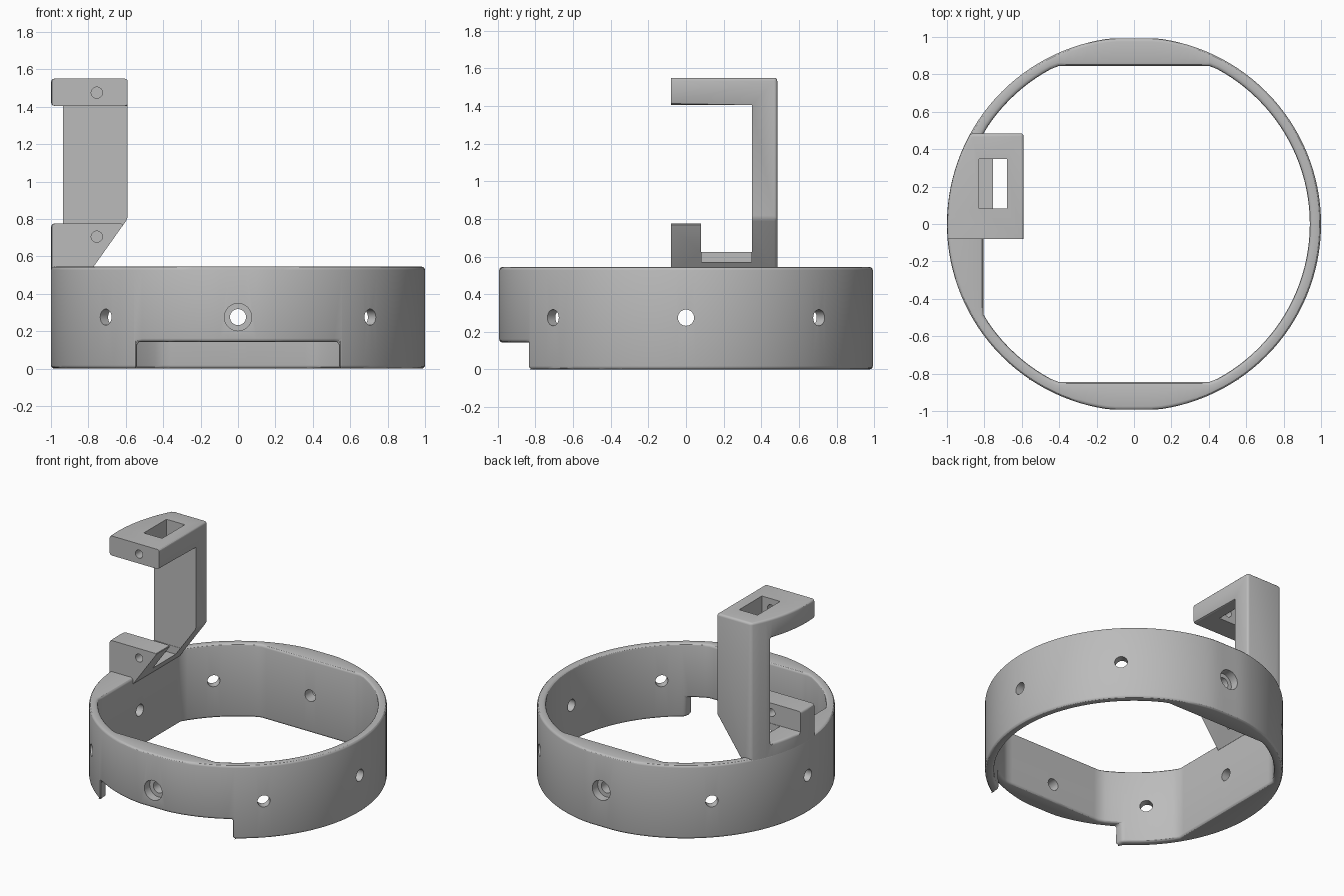
import bpy, bmesh, math
from mathutils import Matrix, Vector

cube = bpy.data.objects.get("Cube")
if cube:
    bpy.data.objects.remove(cube, do_unlink=True)

SEGS = 128
HEIGHT = 0.545
HOLE_Z = 0.275

grey = bpy.data.materials.new("plain_grey")
grey.use_nodes = True
grey.diffuse_color = (0.5, 0.5, 0.5, 1)
grey.node_tree.nodes["Principled BSDF"].inputs["Base Color"].default_value = (0.5, 0.5, 0.5, 1)


def make_object(name, bm):
    bmesh.ops.recalc_face_normals(bm, faces=bm.faces[:])
    mesh = bpy.data.meshes.new(name)
    bm.to_mesh(mesh)
    bm.free()
    mesh.materials.append(grey)
    obj = bpy.data.objects.new(name, mesh)
    bpy.context.collection.objects.link(obj)
    return obj


def apply_modifier(obj, mod):
    with bpy.context.temp_override(object=obj, active_object=obj, selected_objects=[obj]):
        bpy.ops.object.modifier_apply(modifier=mod.name)


def boolean(obj, cutter, operation="DIFFERENCE"):
    mod = obj.modifiers.new("cut", "BOOLEAN")
    mod.object, mod.operation, mod.solver = cutter, operation, "EXACT"
    apply_modifier(obj, mod)
    bpy.data.objects.remove(cutter, do_unlink=True)


def prism(name, points, axis_vector):
    """Extrude a closed outline of 3D points along a vector."""
    bm = bmesh.new()
    face = bm.faces.new([bm.verts.new(p) for p in points])
    ext = bmesh.ops.extrude_face_region(bm, geom=[face])
    moved = [v for v in ext["geom"] if isinstance(v, bmesh.types.BMVert)]
    bmesh.ops.translate(bm, verts=moved, vec=axis_vector)
    return make_object(name, bm)


def box(x0, x1, y0, y1, z0, z1):
    return prism("cutter", [(x0, y0, z0), (x1, y0, z0), (x1, y1, z0), (x0, y1, z0)], (0, 0, z1 - z0))


def rod(centre, direction, radius, length, segs=32):
    bm = bmesh.new()
    turn = Vector(direction).to_track_quat("Z", "Y").to_matrix().to_4x4()
    bmesh.ops.create_cone(bm, cap_ends=True, segments=segs, radius1=radius, radius2=radius,
                          depth=length, matrix=Matrix.Translation(centre) @ turn)
    return make_object("cutter", bm)


def smooth(obj):
    bpy.ops.object.select_all(action="DESELECT")
    obj.select_set(True)
    bpy.context.view_layer.objects.active = obj
    bpy.ops.object.shade_smooth_by_angle(angle=math.radians(30))


# Ring: round outside, flats on the inside at front, back and right
bm = bmesh.new()
loops = []
for i in range(SEGS):
    a = math.tau * i / SEGS
    c, s = math.cos(a), math.sin(a)
    outer = (c, max(-0.993, min(0.993, s)))
    inner = (max(-0.805, 0.94 * c), max(-0.845, min(0.845, 0.94 * s)))
    loops.append([bm.verts.new((*p, z)) for p, z in
                  ((outer, 0), (outer, HEIGHT), (inner, HEIGHT), (inner, 0))])
for i, here in enumerate(loops):
    there = loops[(i + 1) % SEGS]
    for k in range(4):
        n = (k + 1) % 4
        bm.faces.new((here[k], there[k], there[n], here[n]))
ring = make_object("ring_body", bm)

# Front notch, then rounded rims
boolean(ring, box(-0.54, 0.54, -1.2, -0.5, -0.2, 0.143))
bevel = ring.modifiers.new("rim", "BEVEL")
bevel.width, bevel.segments = 0.018, 3
bevel.limit_method, bevel.angle_limit = "ANGLE", math.radians(40)
bevel.use_clamp_overlap = False
apply_modifier(ring, bevel)

# Radial screw holes, counterbored at front and back
for i in range(8):
    a = math.tau * i / 8
    d = Vector((math.cos(a), math.sin(a), 0))
    boolean(ring, rod(d * 0.9 + Vector((0, 0, HOLE_Z)), d, 0.043, 0.4))
    if i in (2, 6):
        boolean(ring, rod(d * 1.03 + Vector((0, 0, HOLE_Z)), d, 0.073, 0.2))
smooth(ring)

# Bracket: stepped side outline trimmed to the ring's curve
outline = [(-0.08, 0.5), (0.485, 0.5), (0.485, 1.55), (-0.08, 1.55), (-0.08, 1.405),
           (0.35, 1.405), (0.35, 0.625), (0.08, 0.625), (0.08, 0.775), (-0.08, 0.775)]
bracket = prism("bracket", [(-1.2, y, z) for y, z in outline], (0.61, 0, 0))
boolean(bracket, rod((0, 0, 1), (0, 0, 1), 0.999, 3, SEGS), "INTERSECT")
boolean(bracket, prism("cutter", [(-0.875, -1, 0.4), (-0.449, -1, 1.0), (-0.449, -1, 0.4)], (0, 2, 0)))

# Round the lengthwise edges and the back edges of the bracket
bm = bmesh.new()
bm.from_mesh(bracket.data)
edges = []
for e in bm.edges:
    if len(e.link_faces) != 2 or not e.is_convex or e.calc_face_angle(0) < 0.6:
        continue
    a, b = (v.co for v in e.verts)
    along = abs((b - a).normalized().y) > 0.8
    back = min(a.y, b.y) > 0.48
    if (along or back) and min(a.z, b.z) > 0.55:
        edges.append(e)
    elif back and max(a.z, b.z) > 0.7:
        edges.append(e)
bmesh.ops.bevel(bm, geom=edges, offset=0.018, offset_type="OFFSET", segments=3,
                profile=0.5, affect="EDGES", clamp_overlap=True)
bm.to_mesh(bracket.data)
bm.free()

# Rectangular slot and the two pin holes
boolean(bracket, box(-0.83, -0.68, 0.083, 0.348, 0.57, 2))
for z in (0.705, 1.475):
    boolean(bracket, rod((-0.755, 0, z), (0, 1, 0), 0.03, 0.24, 24))
smooth(bracket)
